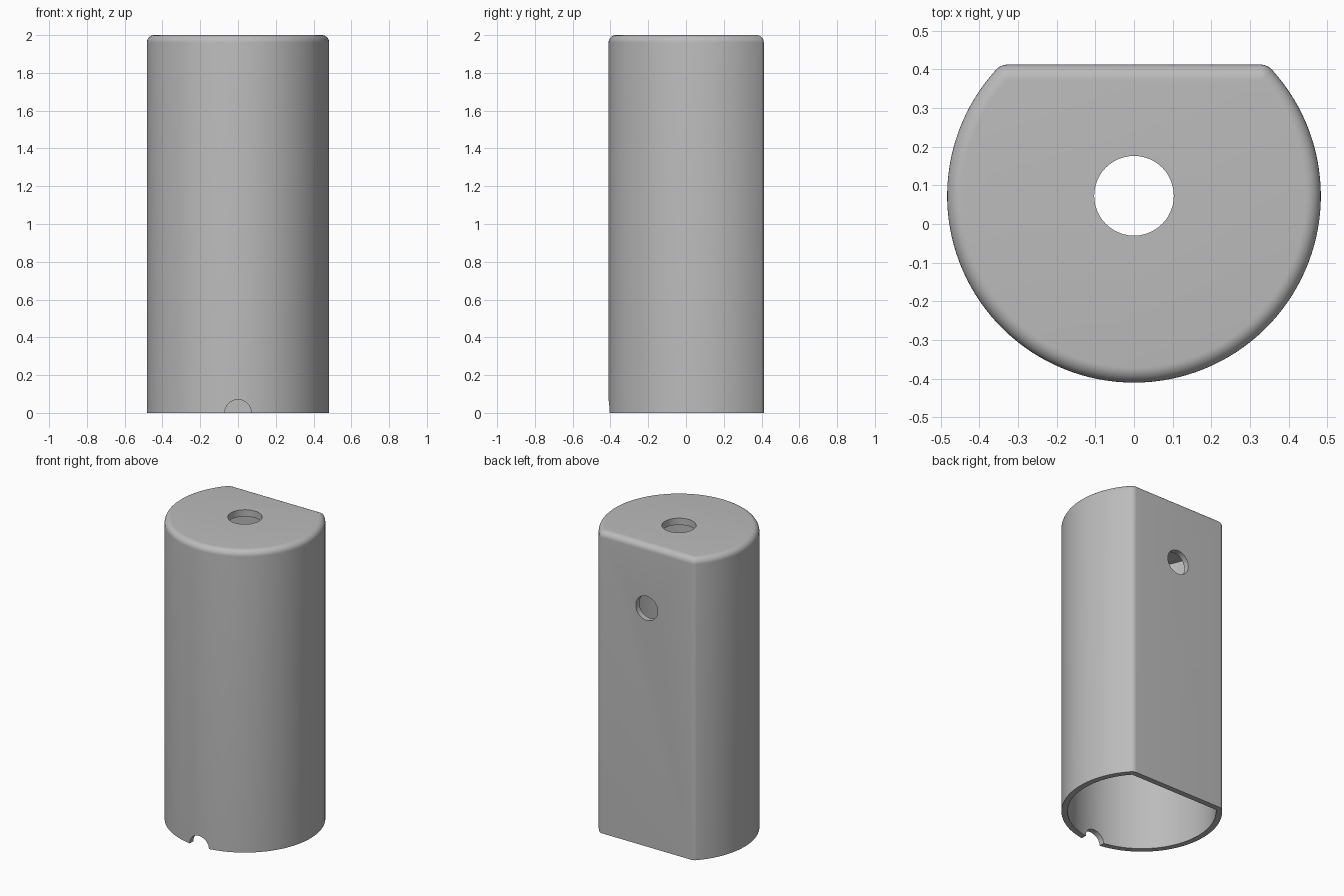
import bpy, bmesh, math
from mathutils import Matrix, Vector

cube = bpy.data.objects.get("Cube")
if cube:
    bpy.data.objects.remove(cube, do_unlink=True)

AXIS_Y, RADIUS, FLAT_Y, HEIGHT = 0.073, 0.483, 0.412, 2.0
WALL, ROUND = 0.037, 0.04

grey = bpy.data.materials.new("plain grey")
grey.use_nodes = True
colour = (0.5, 0.5, 0.5, 1)
grey.diffuse_color = colour
grey.node_tree.nodes["Principled BSDF"].inputs["Base Color"].default_value = colour


def add_object(name, bm):
    bmesh.ops.recalc_face_normals(bm, faces=bm.faces)
    mesh = bpy.data.meshes.new(name)
    bm.to_mesh(mesh)
    bm.free()
    mesh.materials.append(grey)
    obj = bpy.data.objects.new(name, mesh)
    bpy.context.collection.objects.link(obj)
    return obj


def d_prism(inset, corner, z0, z1, segments=96):
    """Upright prism: circle with one flat side, corners optionally filleted."""
    r, flat = RADIUS - inset, FLAT_Y - inset - AXIS_Y
    # fillet centre lies inside both the circle and the flat by its radius
    cy = flat - corner
    cx = math.sqrt((r - corner) ** 2 - cy ** 2)
    tangent = math.atan2(cy, cx)
    sweep = math.pi + 2 * tangent
    points = [Vector((r * math.cos(a), r * math.sin(a)))
              for a in (tangent - sweep * i / segments for i in range(segments + 1))]
    if corner:
        steps = 8
        arc = [tangent + (math.pi / 2 - tangent) * i / steps for i in range(1, steps + 1)]
        right = [Vector((cx + corner * math.cos(a), cy + corner * math.sin(a))) for a in arc]
        points += [Vector((-p.x, p.y)) for p in right] + right[::-1]
    bm = bmesh.new()
    base = bm.faces.new([bm.verts.new((p.x, p.y + AXIS_Y, z0)) for p in points])
    top = bmesh.ops.extrude_face_region(bm, geom=[base])["geom"]
    bmesh.ops.translate(bm, vec=(0, 0, z1 - z0),
                        verts=[v for v in top if isinstance(v, bmesh.types.BMVert)])
    return bm


def cylinder(name, radius, depth, centre, along_y=False):
    bm = bmesh.new()
    turn = Matrix.Rotation(math.pi / 2 if along_y else 0, 4, "X")
    bmesh.ops.create_cone(bm, cap_ends=True, segments=48, radius1=radius, radius2=radius,
                          depth=depth, matrix=Matrix.Translation(centre) @ turn)
    return add_object(name, bm)


# Outer body with a rounded top rim
bm = d_prism(0, ROUND, 0, HEIGHT)
rim = [e for e in bm.edges if all(v.co.z > HEIGHT - 0.01 for v in e.verts)]
bmesh.ops.bevel(bm, geom=rim, offset=ROUND * 0.98, offset_type="OFFSET", segments=8,
                profile=0.5, affect="EDGES")
bmesh.ops.remove_doubles(bm, verts=bm.verts, dist=0.0002)
housing = add_object("housing", bm)

# Cavity, top hole, back hole and front notch
cutters = [
    add_object("cavity_cutter", d_prism(WALL, 0, -0.2, HEIGHT - 0.045)),
    cylinder("top_hole_cutter", 0.103, 0.4, (0, AXIS_Y, HEIGHT)),
    cylinder("back_hole_cutter", 0.08, 0.3, (0, FLAT_Y, 1.58), True),
    cylinder("notch_cutter", 0.07, 0.3, (0, AXIS_Y - RADIUS, 0), True),
]
for cutter in cutters:
    cut = housing.modifiers.new(cutter.name, "BOOLEAN")
    cut.operation, cut.solver, cut.object = "DIFFERENCE", "EXACT", cutter
    cutter.hide_render = True

# Apply the cuts and remove the cutters
bpy.context.view_layer.objects.active = housing
housing.select_set(True)
for cutter in cutters:
    bpy.ops.object.modifier_apply(modifier=cutter.name)
for cutter in cutters:
    bpy.data.objects.remove(cutter, do_unlink=True)

bpy.ops.object.select_all(action="DESELECT")
housing.select_set(True)
bpy.ops.object.shade_smooth_by_angle(angle=math.radians(30))
